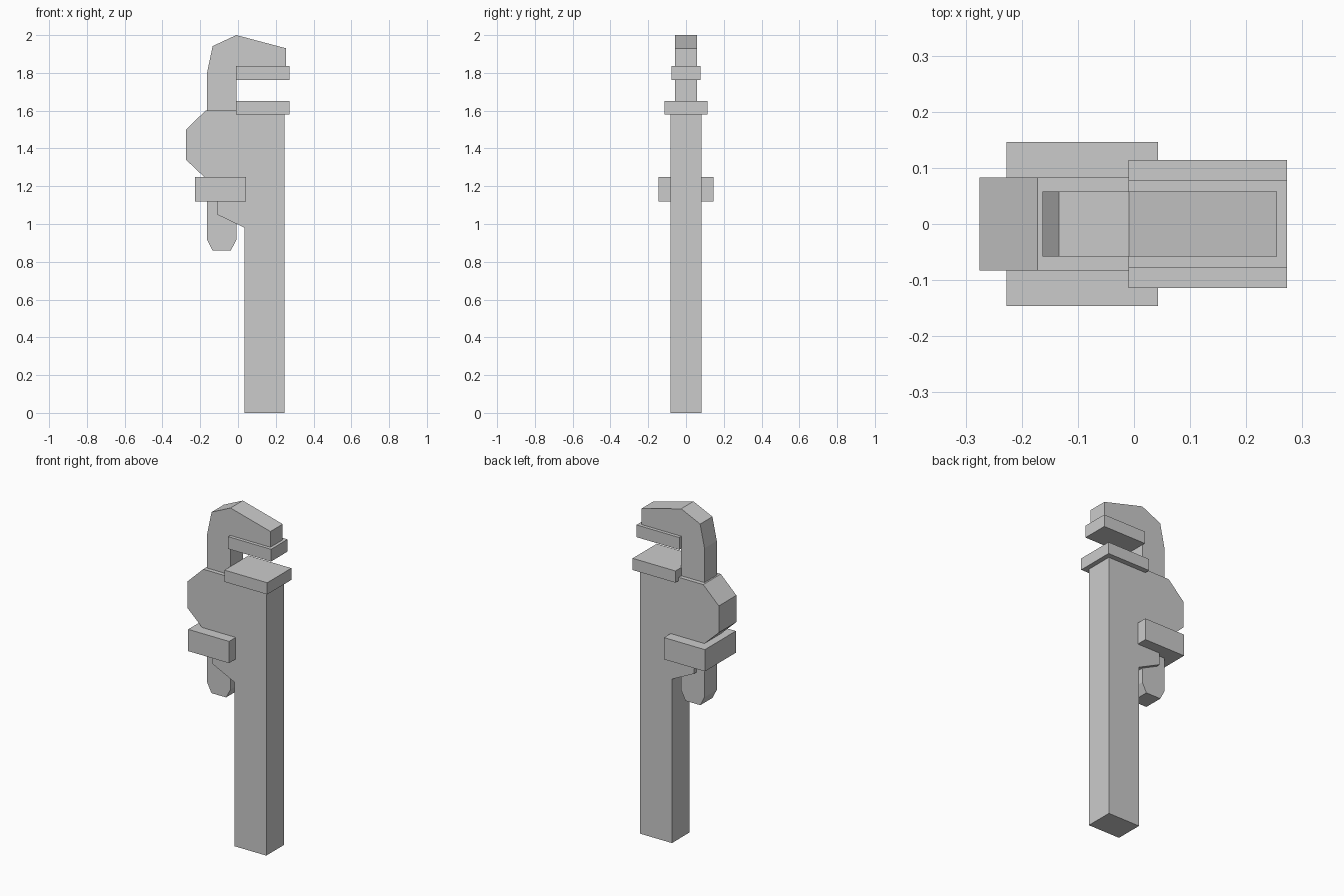
import bpy, bmesh

if "Cube" in bpy.data.objects:
    bpy.data.objects.remove(bpy.data.objects["Cube"])


def prism(name, profile, half_y):
    """Extrude an (x, z) outline symmetrically along y."""
    bm = bmesh.new()
    face = bm.faces.new([bm.verts.new((x, -half_y, z)) for x, z in profile])
    out = bmesh.ops.extrude_face_region(bm, geom=[face])
    moved = [v for v in out["geom"] if isinstance(v, bmesh.types.BMVert)]
    bmesh.ops.translate(bm, verts=moved, vec=(0, 2 * half_y, 0))
    bmesh.ops.recalc_face_normals(bm, faces=bm.faces)
    mesh = bpy.data.meshes.new(name)
    bm.to_mesh(mesh)
    bm.free()
    obj = bpy.data.objects.new(name, mesh)
    bpy.context.collection.objects.link(obj)
    return obj


def block(name, x0, x1, z0, z1, half_y):
    return prism(name, [(x0, z0), (x1, z0), (x1, z1), (x0, z1)], half_y)


# Handle with the angled housing at its upper end
prism("handle_body", [
    (0.035, 0), (0.245, 0), (0.245, 1.6), (-0.172, 1.6), (-0.275, 1.5),
    (-0.275, 1.34), (-0.18, 1.25), (-0.11, 1.2), (-0.11, 1.05), (0.035, 0.98),
], 0.083)

# Sliding hook jaw: curved head and long shank
prism("hook_jaw", [
    (-0.135, 0.86), (-0.038, 0.86), (-0.009, 0.915), (-0.009, 1.8),
    (0.255, 1.8), (0.255, 1.93), (-0.009, 2.0), (-0.134, 1.942),
    (-0.163, 1.805), (-0.163, 0.915),
], 0.058)

# Gripping plates
block("upper_jaw_plate", -0.01, 0.273, 1.763, 1.836, 0.078)
block("lower_jaw_plate", -0.01, 0.273, 1.58, 1.65, 0.114)

# Adjusting collar around the housing
block("adjusting_collar", -0.227, 0.043, 1.12, 1.25, 0.146)
